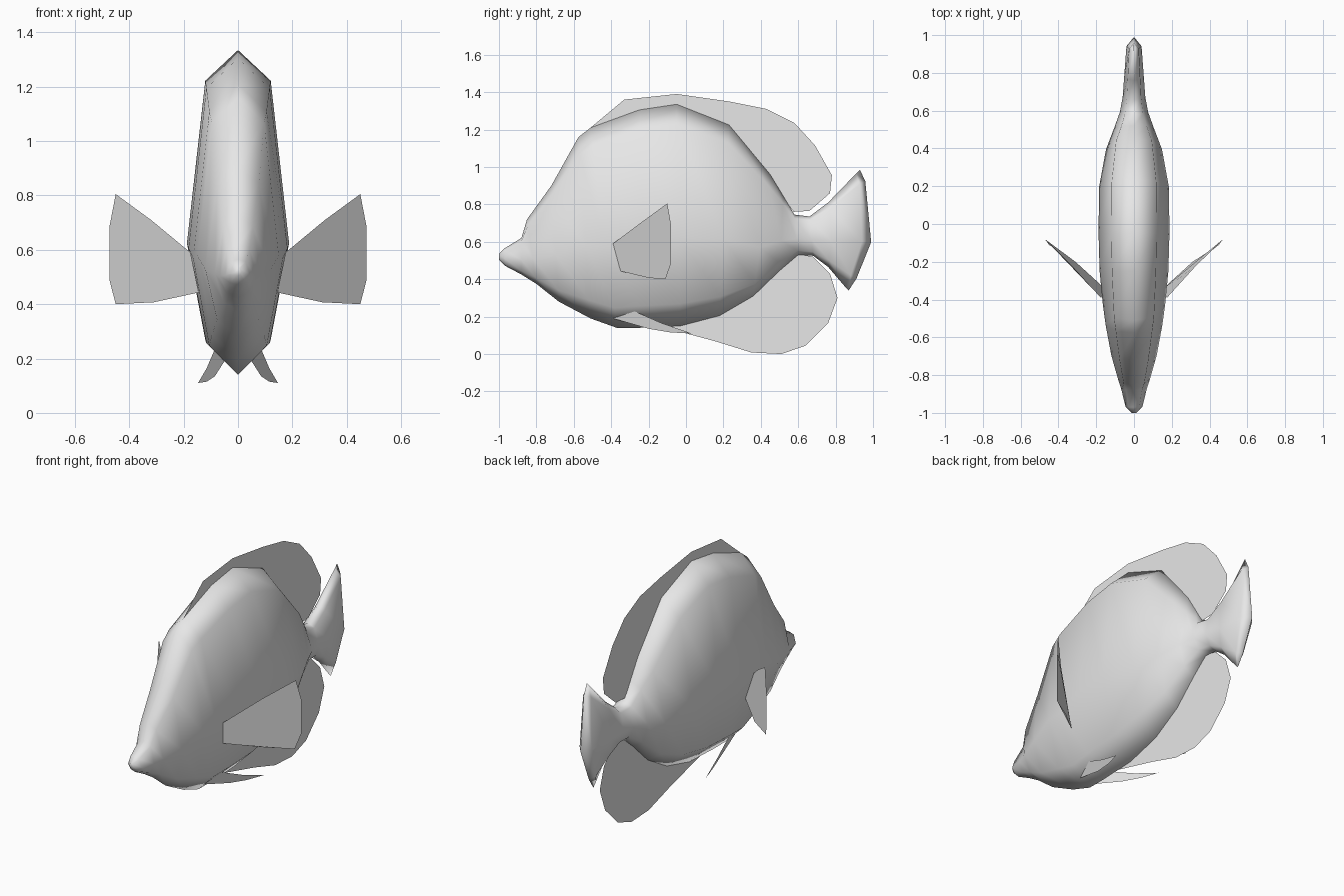
import bpy

grey = bpy.data.materials.new("pale_grey")
grey.diffuse_color = (0.8, 0.8, 0.8, 1)


def add_mesh(name, verts, faces, smooth=False):
    mesh = bpy.data.meshes.new(name)
    mesh.from_pydata(verts, [], faces)
    mesh.materials.append(grey)
    mesh.update()
    obj = bpy.data.objects.new(name, mesh)
    bpy.context.collection.objects.link(obj)
    for p in mesh.polygons:
        p.use_smooth = smooth
    return obj


# Body and tail: lofted eight-sided rings (top y, top z, bottom y, bottom z, half width)
rings = [
    (-1.0, 0.535, -1.0, 0.505, 0.012),
    (-0.97, 0.565, -0.965, 0.47, 0.045),
    (-0.88, 0.62, -0.88, 0.425, 0.066),
    (-0.85, 0.72, -0.80, 0.375, 0.085),
    (-0.72, 0.90, -0.68, 0.28, 0.12),
    (-0.575, 1.16, -0.51, 0.19, 0.15),
    (-0.51, 1.21, -0.37, 0.14, 0.165),
    (-0.25, 1.305, -0.25, 0.14, 0.182),
    (-0.05, 1.335, -0.03, 0.15, 0.188),
    (0.23, 1.225, 0.18, 0.205, 0.184),
    (0.45, 0.96, 0.36, 0.31, 0.148),
    (0.52, 0.845, 0.50, 0.445, 0.105),
    (0.58, 0.745, 0.60, 0.53, 0.075),
    (0.66, 0.735, 0.68, 0.525, 0.06),
    (0.76, 0.81, 0.76, 0.465, 0.052),
    (0.91, 0.965, 0.85, 0.36, 0.04),
    (0.93, 0.985, 0.87, 0.34, 0.0),
]
# Height fraction and width fraction around a ring
section = [(1, 0), (0.905, 0.64), (0.4, 1), (0.1, 0.64),
           (0, 0), (0.1, -0.64), (0.4, -1), (0.905, -0.64)]
n = len(section)
verts, faces = [], []
for i, (yt, zt, yb, zb, w) in enumerate(rings):
    # rounded trailing edge of the tail
    bulge = {len(rings) - 1: 0.1, len(rings) - 2: 0.07, len(rings) - 3: 0.02}.get(i, 0)
    for f, wx in section:
        y = yb + (yt - yb) * f + bulge * 4 * f * (1 - f)
        verts.append((w * wx, y, zb + (zt - zb) * f))
for i in range(len(rings) - 1):
    for j in range(n):
        k = (j + 1) % n
        faces.append((i * n + j, i * n + k, (i + 1) * n + k, (i + 1) * n + j))
faces.append(tuple(reversed(range(n))))
body = add_mesh("body", verts, faces, smooth=True)

# Close the tail edge and make normals face outwards
import bmesh
bm = bmesh.new()
bm.from_mesh(body.data)
bmesh.ops.remove_doubles(bm, verts=bm.verts, dist=0.0005)
bmesh.ops.recalc_face_normals(bm, faces=bm.faces)
bm.to_mesh(body.data)
bm.free()


# Flat centre fins: outlines in (y, z), continued inside the body
def centre_fin(name, outline):
    add_mesh(name, [(0, y, z) for y, z in outline], [tuple(range(len(outline)))])


centre_fin("dorsal_fin", [
    (-0.51, 1.21), (-0.33, 1.36), (-0.05, 1.39), (0.23, 1.35), (0.43, 1.31),
    (0.58, 1.235), (0.69, 1.115), (0.78, 0.955), (0.77, 0.86), (0.66, 0.765),
    (0.575, 0.76), (0.44, 0.95), (0.22, 1.2), (-0.05, 1.31), (-0.25, 1.28)])
centre_fin("anal_fin", [
    (-0.15, 0.15), (0.0, 0.11), (0.15, 0.07), (0.35, 0.008), (0.51, 0.0),
    (0.64, 0.045), (0.76, 0.165), (0.81, 0.30), (0.77, 0.43), (0.68, 0.52),
    (0.60, 0.535), (0.49, 0.46), (0.35, 0.33), (0.18, 0.225)])


# Paired fins, mirrored across x
def paired_fin(name, outline):
    for side, s in (("right", 1), ("left", -1)):
        order = tuple(range(len(outline)))
        add_mesh(side + "_" + name, [(s * x, y, z) for x, y, z in outline],
                 [order if s > 0 else order[::-1]])


paired_fin("pectoral_fin", [
    (0.175, -0.39, 0.59), (0.32, -0.23, 0.71), (0.45, -0.10, 0.805),
    (0.472, -0.08, 0.69), (0.472, -0.08, 0.485), (0.45, -0.11, 0.40),
    (0.31, -0.20, 0.407), (0.145, -0.35, 0.443)])
paired_fin("pelvic_fin", [
    (0.05, -0.39, 0.19), (0.085, -0.29, 0.235), (0.115, -0.13, 0.165),
    (0.147, 0.03, 0.11), (0.115, -0.08, 0.115), (0.085, -0.20, 0.135)])
